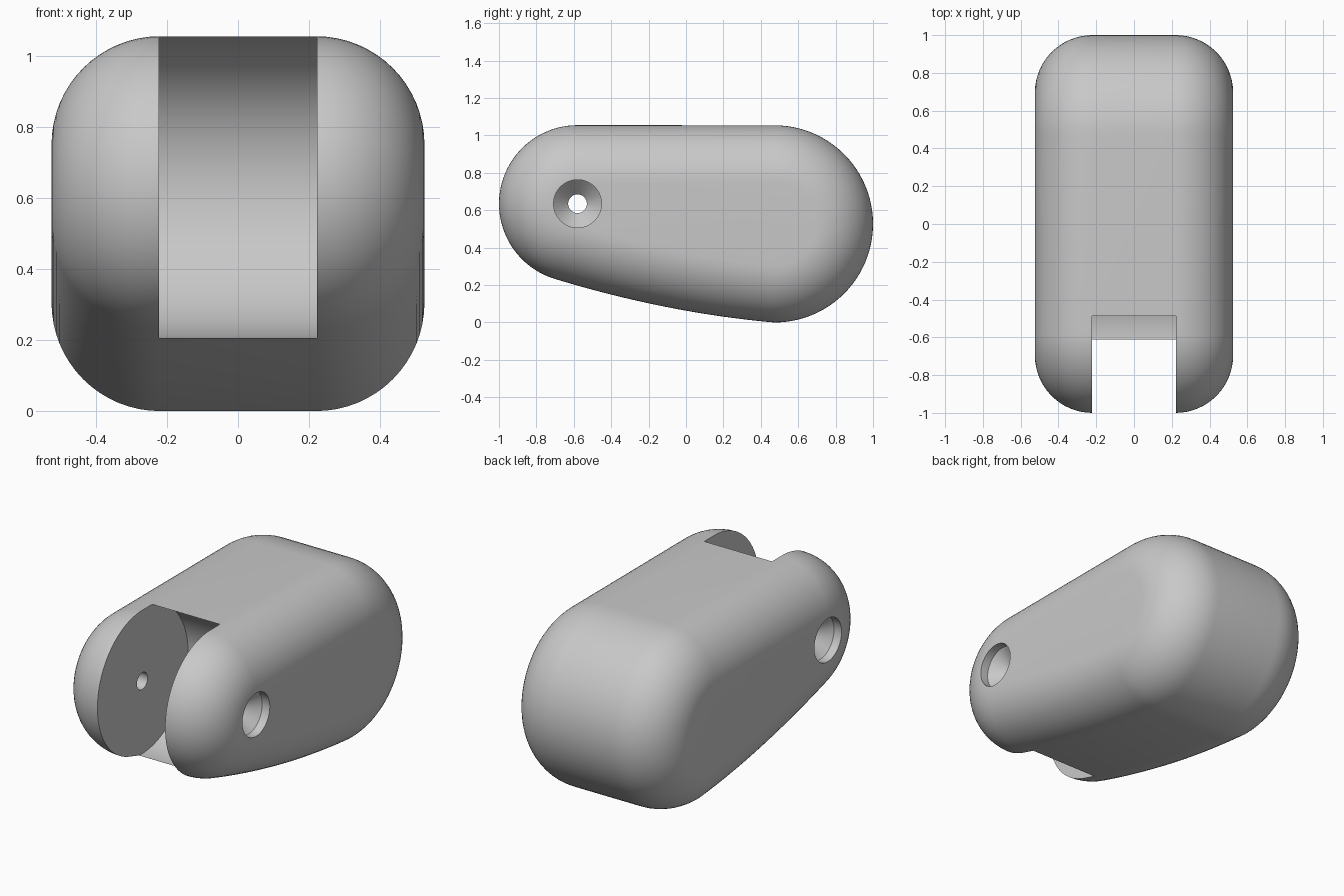
import bpy
import bmesh
from math import pi, sin, cos, atan2
from mathutils import Vector

if "Cube" in bpy.data.objects:
    bpy.data.objects.remove(bpy.data.objects["Cube"])

HALF_W, ROUND = 0.525, 0.305       # half width and edge rounding
PIN = Vector((-0.58, 0.635))       # pin axis (y, z)
REAR = Vector((0.473, 0.527))      # centre of the rounded rear end

metal = bpy.data.materials.new("plain grey")
metal.diffuse_color = (0.58, 0.58, 0.58, 1)
metal.use_nodes = True
metal.node_tree.nodes["Principled BSDF"].inputs["Base Color"].default_value = metal.diffuse_color


def make_object(name, bm):
    bmesh.ops.recalc_face_normals(bm, faces=bm.faces)
    mesh = bpy.data.meshes.new(name)
    bm.to_mesh(mesh)
    bm.free()
    mesh.materials.append(metal)
    ob = bpy.data.objects.new(name, mesh)
    bpy.context.collection.objects.link(ob)
    return ob


def loft(name, rings):
    """Skin a list of equal-length closed rings and cap both ends."""
    bm = bmesh.new()
    loops = [[bm.verts.new(p) for p in ring] for ring in rings]
    for a, b in zip(loops, loops[1:]):
        for i in range(len(a)):
            j = (i + 1) % len(a)
            bm.faces.new((a[i], a[j], b[j], b[i]))
    bm.faces.new(loops[0])
    bm.faces.new(loops[-1])
    return make_object(name, bm)


def lathe(name, stations, n=64):
    """Revolve (x, radius) stations around the pin axis."""
    return loft(name, [[(x, PIN.x + r * cos(2 * pi * i / n), PIN.y + r * sin(2 * pi * i / n))
                        for i in range(n)] for x, r in stations])


def arc(centre, r, a0, a1, n):
    out = []
    for i in range(n + 1):
        a = a0 + (a1 - a0) * i / n
        d = Vector((cos(a), sin(a)))
        out.append((centre + r * d, d))
    return out


# Side profile as (point, outward normal): rear arc, front arc, bowed underside
p0, p1, p2 = Vector((-0.70, 0.233)), Vector((-0.1, 0.05)), Vector((0.473, 0.0))
tangent = p1 - p0
end_angle = atan2(-tangent.x, tangent.y) % (2 * pi)
profile = arc(REAR, 0.527, -pi / 2, pi / 2, 48)
front = arc(PIN, 0.42, pi / 2, end_angle, 44)
profile += front
p0 = front[-1][0]
for i in range(1, 24):
    t = i / 24
    point = p0 * (1 - t) ** 2 + p1 * 2 * t * (1 - t) + p2 * t * t
    d = ((p1 - p0) * (1 - t) + (p2 - p1) * t).normalized()
    profile.append((point, Vector((d.y, -d.x))))

# Body: profile rings shrinking inward along the rounded side edges
STEPS = 16
sections = []
for i in range(STEPS + 1):
    a = pi / 2 * i / STEPS
    sections.append((HALF_W - ROUND + ROUND * sin(a), ROUND * (1 - cos(a))))
sections = [(-x, s) for x, s in reversed(sections)] + sections
body = loft("clevis_body", [[(x, *(p - n * s)) for p, n in profile] for x, s in sections])

# Front slot, and a stepped pin hole with conical seats on both sides
slot = lathe("slot_cutter", [(-0.222, 0.43), (0.222, 0.43)], 128)
half = [(0.7, 0.128), (0.475, 0.128), (0.395, 0.05)]
hole = lathe("pin_hole_cutter", half + [(-x, r) for x, r in reversed(half)])

bpy.context.view_layer.objects.active = body
for cutter in (slot, hole):
    mod = body.modifiers.new(cutter.name, 'BOOLEAN')
    mod.operation = 'DIFFERENCE'
    mod.solver = 'EXACT'
    mod.object = cutter
    bpy.ops.object.modifier_apply(modifier=mod.name)
    bpy.data.objects.remove(cutter)

bpy.ops.object.select_all(action='DESELECT')
body.select_set(True)
bpy.ops.object.shade_smooth_by_angle(angle=pi / 6)
